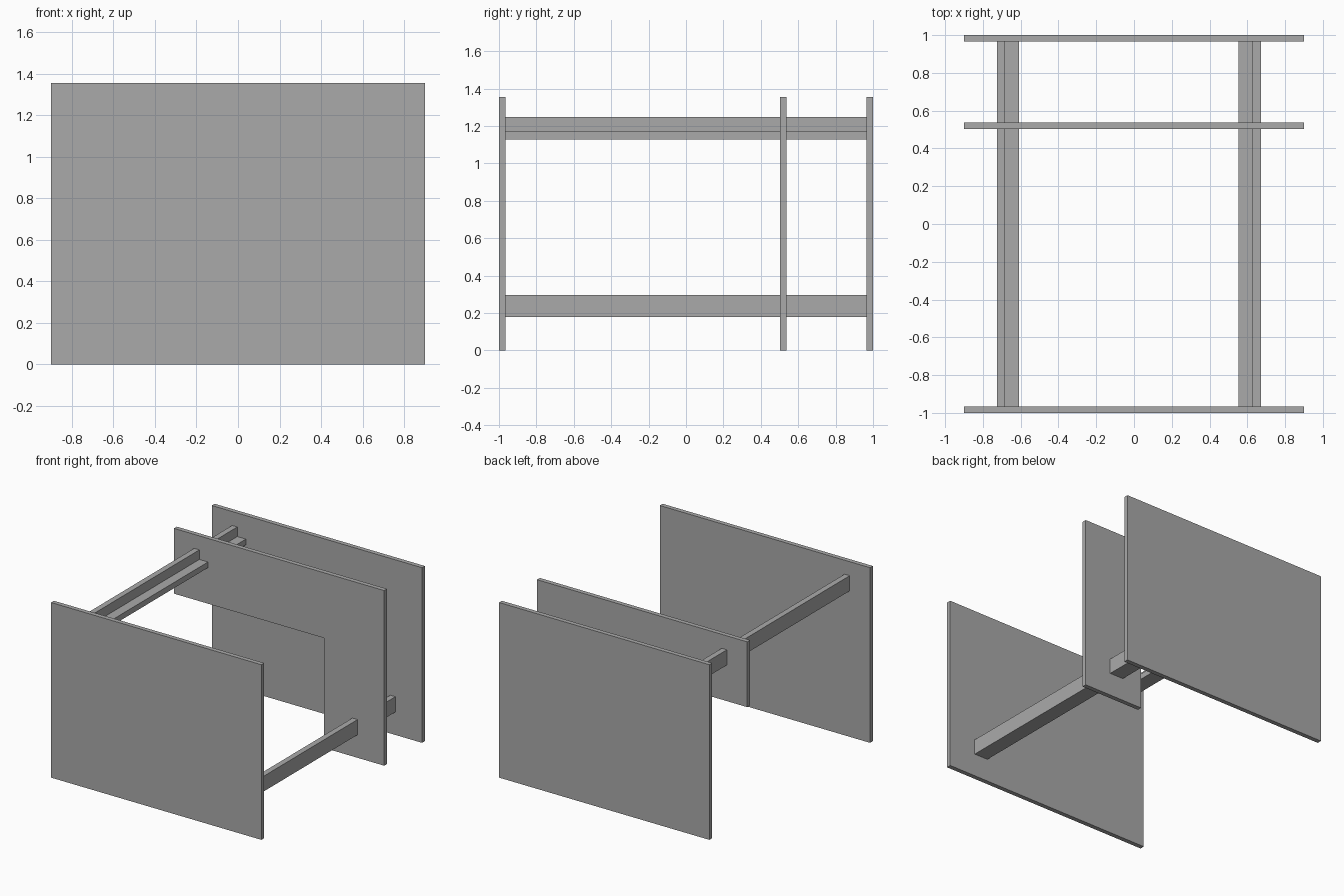
import bpy

cube = bpy.data.objects.get("Cube")
if cube:
    bpy.data.objects.remove(cube, do_unlink=True)

HALF_W, HEIGHT, PLATE = 0.9, 1.355, 0.035

grey = bpy.data.materials.new("plain grey")
grey.use_nodes = True
colour = (0.4, 0.4, 0.4, 1)
grey.diffuse_color = colour
grey.node_tree.nodes["Principled BSDF"].inputs["Base Color"].default_value = colour


def extrude_profile(name, outline, y0, y1):
    """Solid prism from an x-z outline (anticlockwise from the front), spanning y0 to y1."""
    n = len(outline)
    verts = [(x, y, z) for y in (y0, y1) for x, z in outline]
    faces = [tuple(range(n)), tuple(reversed(range(n, 2 * n)))]
    faces += [(i, i + n, (i + 1) % n + n, (i + 1) % n) for i in range(n)]
    mesh = bpy.data.meshes.new(name)
    mesh.from_pydata(verts, [], faces)
    mesh.materials.append(grey)
    obj = bpy.data.objects.new(name, mesh)
    bpy.context.collection.objects.link(obj)
    return obj


def angle_rail(name, outer_x, inward, z0, size=0.118, t=0.044):
    """L-section rail: upright flange on the outer side, flat flange pointing inward."""
    section = [(0, 0), (size, 0), (size, t), (t, t), (t, size), (0, size)]
    outline = [(outer_x + inward * x, z0 + z) for x, z in section]
    if inward < 0:
        outline.reverse()
    return extrude_profile(name, outline, -1 + PLATE, 1 - PLATE)


# Full end panels
panel = [(-HALF_W, 0), (HALF_W, 0), (HALF_W, HEIGHT), (-HALF_W, HEIGHT)]
extrude_profile("front_panel", panel, -1, -1 + PLATE)
extrude_profile("back_panel", panel, 1 - PLATE, 1)

# Middle panel with its lower corner cut away
LEG_X, STRIP_Z = 0.385, 0.85
cut_panel = [(LEG_X, 0), (HALF_W, 0), (HALF_W, HEIGHT),
             (-HALF_W, HEIGHT), (-HALF_W, STRIP_Z), (LEG_X, STRIP_Z)]
extrude_profile("middle_panel", cut_panel, 0.502, 0.537)

# Rails joining the panels
angle_rail("upper_right_rail", -0.726, 1, 1.129)
angle_rail("lower_left_rail", 0.672, -1, 0.178)
